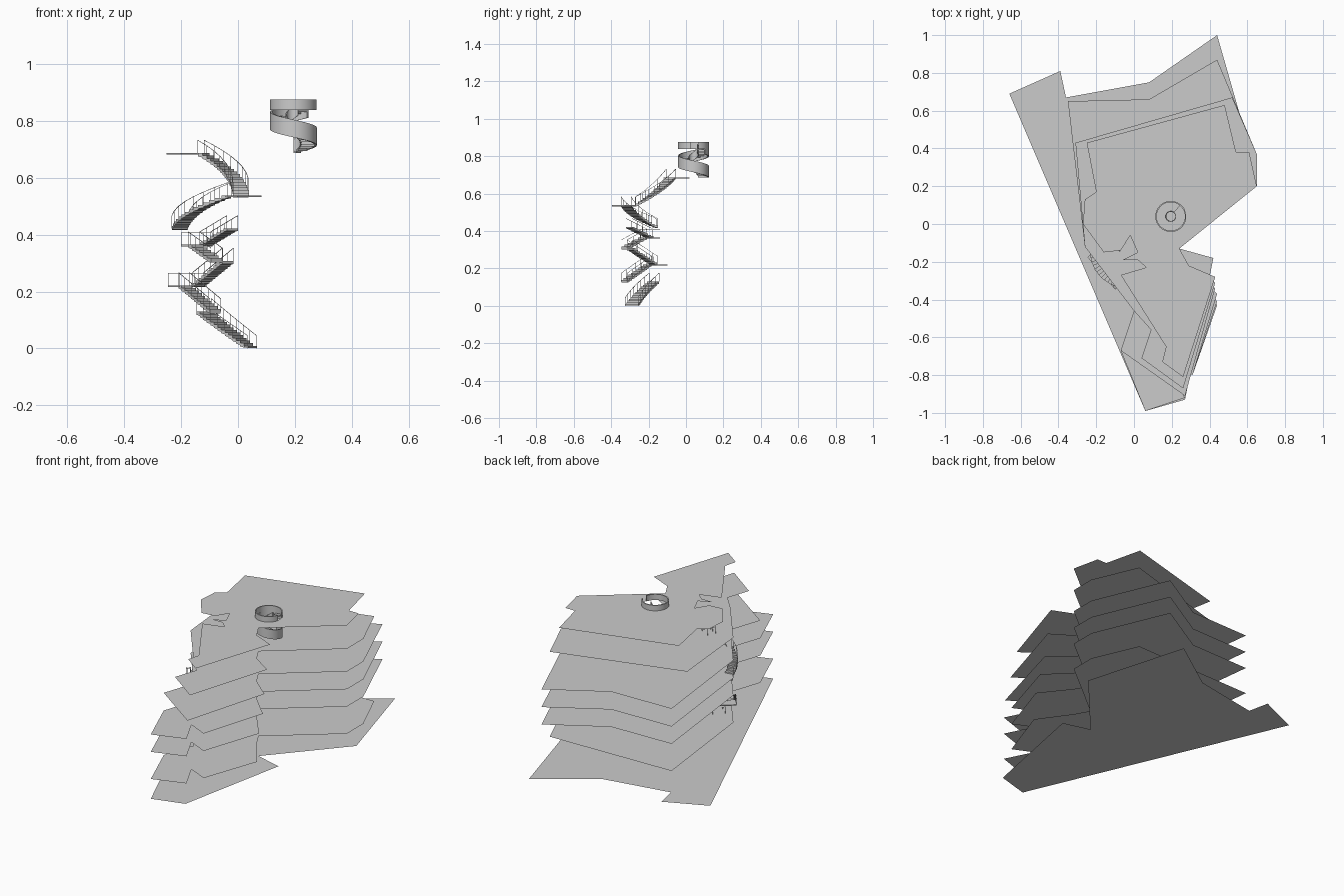
import bpy, bmesh, math
from mathutils import Vector

if "Cube" in bpy.data.objects:
    bpy.data.objects.remove(bpy.data.objects["Cube"])


def finish(name, bm):
    me = bpy.data.meshes.new(name)
    bm.to_mesh(me)
    bm.free()
    ob = bpy.data.objects.new(name, me)
    bpy.context.collection.objects.link(ob)
    return ob


def plate(name, outline, z, hole=None):
    """Thin floor sheet, optionally with a round opening."""
    bm = bmesh.new()
    loops = [outline]
    if hole:
        cx, cy, r = hole
        loops.append([(cx + r * math.cos(i * math.tau / 32),
                       cy + r * math.sin(i * math.tau / 32)) for i in range(32)])
    for pts in loops:
        vs = [bm.verts.new((x, y, z)) for x, y in pts]
        for i, v in enumerate(vs):
            bm.edges.new((v, vs[i - 1]))
    bmesh.ops.triangle_fill(bm, use_beauty=True, edges=bm.edges[:], normal=(0, 0, 1))
    for f in bm.faces:
        if f.normal.z < 0:
            f.normal_flip()
    finish(name, bm)


def prism(bm, quad, z0, z1, slope=0.0):
    """Block over a quad; slope lowers the underside of the first two corners."""
    lo = [bm.verts.new((p[0], p[1], z0 - (slope if i < 2 else 0))) for i, p in enumerate(quad)]
    hi = [bm.verts.new((p[0], p[1], z1)) for p in quad]
    bm.faces.new(lo[::-1])
    bm.faces.new(hi)
    for i in range(4):
        j = (i + 1) % 4
        bm.faces.new((lo[i], lo[j], hi[j], hi[i]))


def rod(bm, a, b, r=0.0012):
    a, b = Vector(a), Vector(b)
    d = (b - a).normalized()
    s = d.orthogonal().normalized() * r
    t = d.cross(s)
    rings = [[bm.verts.new(p + o) for o in (s, t, -s, -t)] for p in (a, b)]
    for i in range(4):
        j = (i + 1) % 4
        bm.faces.new((rings[0][i], rings[0][j], rings[1][j], rings[1][i]))


def smooth_path(pts, n):
    """n+1 points along a Bezier curve through the control polygon."""
    out = []
    for k in range(n + 1):
        p = [Vector(q) for q in pts]
        while len(p) > 1:
            p = [a.lerp(b, k / n) for a, b in zip(p, p[1:])]
        out.append(p[0])
    return out


def flight(name, pts, z0, z1, width, n=12):
    """Straight or curved stair flight with a railing on both sides."""
    path = smooth_path(pts, n)
    left, right = [], []
    for k, p in enumerate(path):
        d = (path[min(k + 1, n)] - path[max(k - 1, 0)]).normalized()
        s = Vector((-d.y, d.x)) * width / 2
        left.append(p + s)
        right.append(p - s)
    rise = (z1 - z0) / n
    bm = bmesh.new()
    for k in range(n):
        z = z0 + rise * (k + 1)
        prism(bm, (left[k], right[k], right[k + 1], left[k + 1]),
              max(z - rise * 1.2, 0.001 + rise * 0.5 * (k == 0)), z, rise * 0.5)
    finish(name, bm)
    bm = bmesh.new()
    for side in (left, right):
        tops = []
        for k in range(0, n + 1, 2):
            z = z0 + rise * k
            x, y = side[k]
            rod(bm, (x, y, z), (x, y, z + 0.045))
            tops.append((x, y, z + 0.045))
        for a, b in zip(tops, tops[1:]):
            rod(bm, a, b)
    finish(name + "_railing", bm)


def landing(name, c, half_u, half_v, z, railed=True):
    """Platform turned to the stair direction, railed on its outer sides."""
    u, v, c = Vector((0.64, -0.77)) * half_u, Vector((0.77, 0.64)) * half_v, Vector(c)
    q = [c + u + v, c - u + v, c - u - v, c + u - v]
    bm = bmesh.new()
    prism(bm, q, z - 0.006, z)
    if railed:
        for a, b in zip(q, q[1:]):
            rod(bm, (*a, z + 0.042), (*b, z + 0.042))
        for p in q:
            rod(bm, (*p, z), (*p, z + 0.042))
    finish(name, bm)


def sweep(name, section, a0, a1, za, zb, n=60):
    """Sweep a (radius, height) section around the spiral axis."""
    bm = bmesh.new()
    rings = []
    for i in range(n + 1):
        t = i / n
        a, z = math.radians(a0 + (a1 - a0) * t), za + (zb - za) * t
        rings.append([bm.verts.new((CX + r * math.cos(a), CY + r * math.sin(a), z + h))
                      for r, h in section])
    m = len(section)
    for p, q in zip(rings, rings[1:]):
        for i in range(m):
            j = (i + 1) % m
            bm.faces.new((p[i], p[j], q[j], q[i]))
    bm.faces.new(rings[0][::-1])
    bm.faces.new(rings[-1])
    bmesh.ops.recalc_face_normals(bm, faces=bm.faces[:])
    ob = finish(name, bm)
    bpy.context.view_layer.objects.active = ob
    ob.select_set(True)
    bpy.ops.object.shade_smooth_by_angle(angle=math.radians(30))
    ob.select_set(False)


# Floor plates
CX, CY = 0.195, 0.04
EAST = [(0.65, 0.37), (0.65, 0.20), (0.24, -0.13), (0.29, -0.22)]
WIDE = [(-0.35, 0.65), (0.08, 0.66), (0.44, 0.87)]
WEST = [(0.0, -0.46), (-0.26, -0.12)]
TAIL = [(0.31, -0.80), (0.18, -0.74), (0.27, -0.92), (0.06, -0.99), (-0.07, -0.67)]
plate("ground_floor", [(-0.66, 0.69), (-0.39, 0.81), (-0.36, 0.67), (0.08, 0.75), (0.44, 1.0),
                       (0.635, 0.32), (0.24, -0.13), (0.42, -0.18), (0.27, -0.93), (0.06, -0.99)], 0)
plate("floor_1", [(-0.35, 0.65), (0.52, 0.67)] + EAST + [(0.44, -0.43)] + TAIL + WEST, 0.13)
plate("floor_2", WIDE + EAST + [(0.44, -0.41)] + TAIL + WEST, 0.308)
plate("floor_3", WIDE + EAST + [(0.44, -0.37)] + TAIL + WEST, 0.422)
plate("floor_4", WIDE + EAST + [(0.43, -0.34), (0.27, -0.91), (-0.07, -0.67)] + WEST, 0.538)
plate("floor_5", [(-0.31, 0.43), (0.52, 0.67)] + EAST +
      [(0.43, -0.31), (0.26, -0.87), (0.04, -0.71), (0.09, -0.56)] + WEST, 0.687)
plate("top_floor", [(-0.25, 0.43), (0.48, 0.63), (0.54, 0.38), (0.61, 0.38), (0.65, 0.20),
                    (0.24, -0.13), (0.29, -0.22), (0.43, -0.28), (0.26, -0.81), (0.15, -0.73),
                    (0.17, -0.65), (-0.07, -0.27), (0.065, -0.23), (0.02, -0.19), (-0.06, -0.19),
                    (0.02, -0.15), (-0.02, -0.06), (-0.07, -0.14), (-0.16, -0.15), (-0.27, 0.0),
                    (-0.26, 0.13), (-0.20, 0.17)], 0.84, (CX, CY, 0.079))

# Main stair flights and landings
flight("stair_1", [(0.05, -0.29), (-0.04, -0.25), (-0.12, -0.17)], 0, 0.13, 0.075, 14)
flight("stair_2_lower", [(-0.08, -0.33), (-0.19, -0.20)], 0.13, 0.222, 0.05, 10)
landing("landing_2", (-0.18, -0.16), 0.03, 0.06, 0.222)
flight("stair_2_upper", [(-0.14, -0.17), (-0.035, -0.30)], 0.222, 0.308, 0.05, 10)
flight("stair_3_lower", [(-0.075, -0.33), (-0.155, -0.225)], 0.308, 0.365, 0.05, 6)
landing("landing_3", (-0.145, -0.19), 0.025, 0.05, 0.365)
flight("stair_3_upper", [(-0.115, -0.19), (-0.02, -0.305)], 0.365, 0.422, 0.05, 8)
flight("stair_4_lower", [(-0.205, -0.155), (-0.19, -0.29), (-0.03, -0.32)], 0.422, 0.538, 0.055, 14)
landing("landing_4", (0.015, -0.33), 0.04, 0.055, 0.538, False)
flight("stair_4_upper", [(0.01, -0.27), (0.01, -0.14), (-0.13, -0.08)], 0.538, 0.687, 0.055, 16)
landing("landing_5", (-0.18, -0.05), 0.04, 0.06, 0.687, False)

# Spiral stair: outer band, inner band, treads and the guard ring above the top floor
sweep("spiral_outer_wall", [(0.075, -0.004), (0.082, -0.004), (0.082, 0.058), (0.075, 0.058)],
      90, -310, 0.69, 0.815, 96)
sweep("spiral_inner_wall", [(0.024, 0), (0.028, 0), (0.028, 0.045), (0.024, 0.045)],
      90, -310, 0.69, 0.82, 96)
sweep("spiral_guard_ring", [(0.075, 0), (0.082, 0), (0.082, 0.038), (0.075, 0.038)],
      20, 348, 0.838, 0.838, 64)
bm = bmesh.new()
STEPS = 20
for i in range(STEPS):
    a0, a1 = (math.radians(90 - 400 * k / STEPS) for k in (i, i + 1))
    z = 0.695 + 0.145 * i / (STEPS - 1)
    prism(bm, [(CX + r * math.cos(a), CY + r * math.sin(a))
               for r, a in ((0.027, a0), (0.076, a0), (0.076, a1), (0.027, a1))], z - 0.008, z)
bmesh.ops.recalc_face_normals(bm, faces=bm.faces[:])
finish("spiral_treads", bm)
